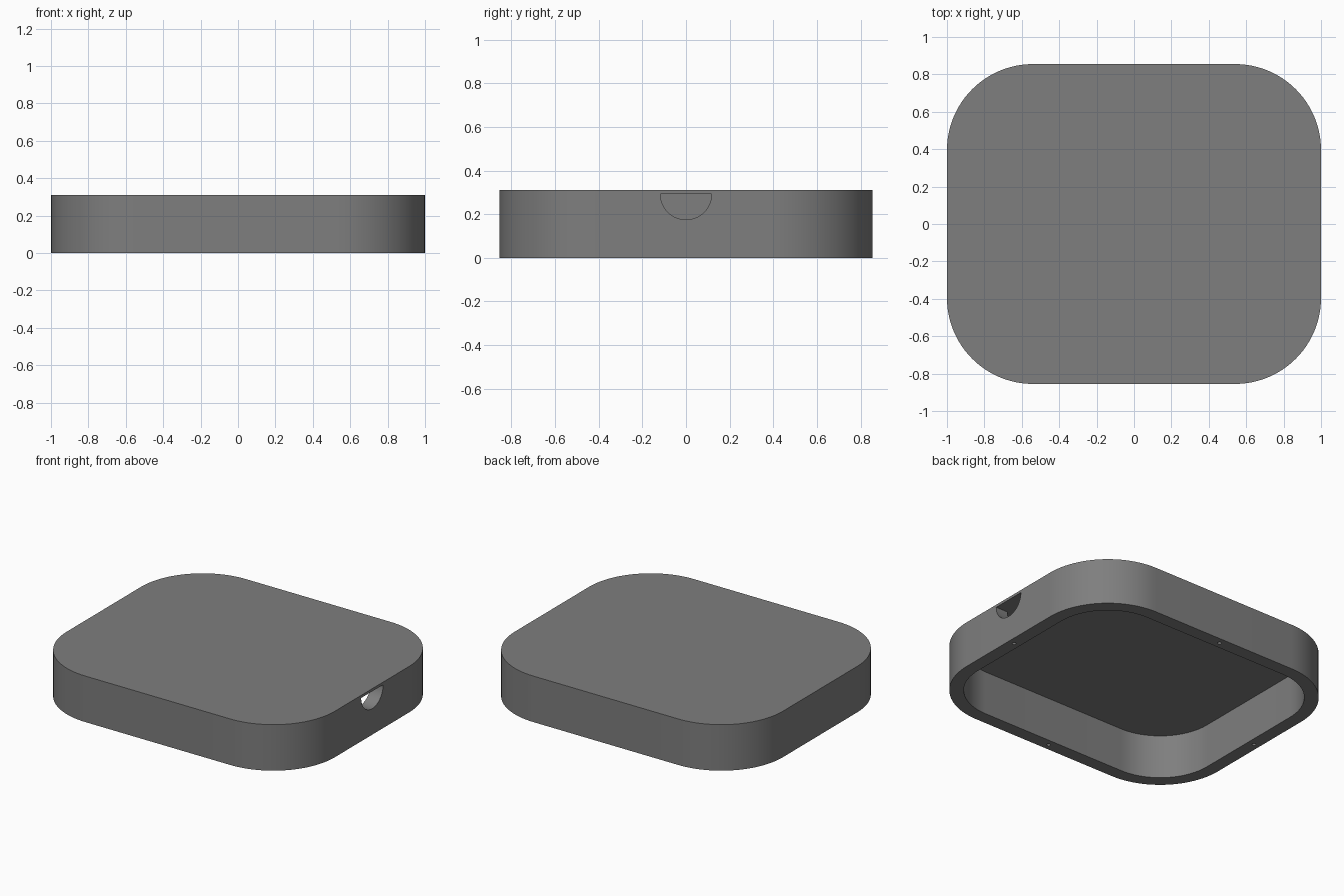
import bpy, bmesh, math

if "Cube" in bpy.data.objects:
    bpy.data.objects.remove(bpy.data.objects["Cube"])

HX, HY, HEIGHT = 1.0, 0.855, 0.31   # outer half sizes and height
RADIUS, WALL = 0.46, 0.088          # corner radius and wall thickness
CEILING = 0.294                     # underside of the lid

grey = bpy.data.materials.new("dark grey plastic")
grey.diffuse_color = (0.21, 0.21, 0.21, 1)
grey.use_nodes = True
grey.node_tree.nodes["Principled BSDF"].inputs["Base Color"].default_value = grey.diffuse_color


def rounded_rect(inset, steps=24):
    """Outline of the rounded rectangle, moved inward by inset."""
    pts, r = [], RADIUS - inset
    for k, (sx, sy) in enumerate([(1, 1), (-1, 1), (-1, -1), (1, -1)]):
        for i in range(steps + 1):
            a = (k + i / steps) * math.pi / 2
            pts.append((sx * (HX - RADIUS) + r * math.cos(a),
                        sy * (HY - RADIUS) + r * math.sin(a)))
    return pts


def make_object(name, bm):
    bmesh.ops.recalc_face_normals(bm, faces=bm.faces)
    mesh = bpy.data.meshes.new(name)
    bm.to_mesh(mesh)
    bm.free()
    mesh.materials.append(grey)
    obj = bpy.data.objects.new(name, mesh)
    bpy.context.collection.objects.link(obj)
    return obj


def cutter(name, outline, offset):
    """Prism swept from an outline of 3D points."""
    bm = bmesh.new()
    ends = [[bm.verts.new([p[i] + s * offset[i] for i in range(3)])
             for p in outline] for s in (0, 1)]
    n = len(outline)
    for ring in ends:
        bm.faces.new(ring)
    for i in range(n):
        j = (i + 1) % n
        bm.faces.new((ends[0][i], ends[0][j], ends[1][j], ends[1][i]))
    obj = make_object(name, bm)
    obj.hide_render = True
    return obj


# Hollow shell: lid, outer wall, bottom rim, inner wall, ceiling
bm = bmesh.new()
rings = [[bm.verts.new((x, y, z)) for x, y in rounded_rect(inset)]
         for inset, z in ((0, HEIGHT), (0, 0), (WALL, 0), (WALL, CEILING))]
bm.faces.new(rings[0])
bm.faces.new(rings[-1])
for a, b in zip(rings, rings[1:]):
    for i in range(len(a)):
        j = (i + 1) % len(a)
        bm.faces.new((a[i], a[j], b[j], b[i]))
shell = make_object("cover_shell", bm)

# Half-round cable opening through the right wall
arc = [math.pi * (1 + i / 32) for i in range(33)]
cutters = [cutter("cable_opening_cutter",
                  [(0.85, 0.117 * math.cos(a), 0.292 + 0.117 * math.sin(a)) for a in arc],
                  (0.3, 0, 0))]

# Small blind pin holes in the bottom rim, one per side
px, py = HX - WALL / 2, HY - WALL / 2
for x, y in ((px, 0), (-px, 0), (0, py), (0, -py)):
    circle = [(x + 0.012 * math.cos(i * math.pi / 8),
               y + 0.012 * math.sin(i * math.pi / 8), -0.05) for i in range(16)]
    cutters.append(cutter("pin_hole_cutter", circle, (0, 0, 0.13)))

bpy.context.view_layer.objects.active = shell
shell.select_set(True)
for c in cutters:
    mod = shell.modifiers.new("cut", 'BOOLEAN')
    mod.operation, mod.solver, mod.object = 'DIFFERENCE', 'EXACT', c
    bpy.ops.object.modifier_apply(modifier=mod.name)
    bpy.data.objects.remove(c)

bpy.ops.object.shade_smooth_by_angle(angle=math.radians(30))
